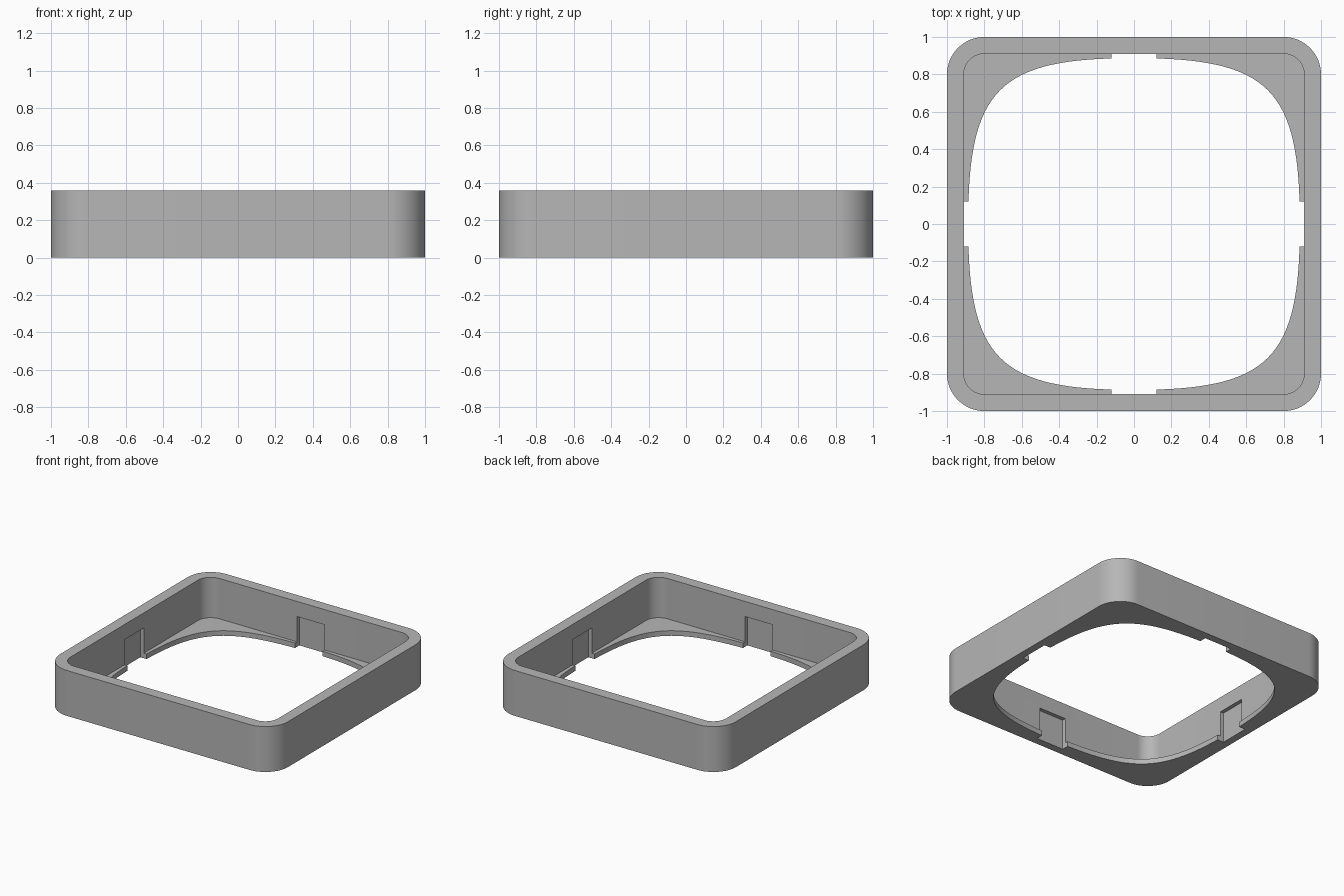
import bpy
import bmesh
from math import sin, cos, pi, radians

HEIGHT = 0.36
LIP = 0.04          # thickness of the bottom lip
NOTCH_TOP = 0.24
NOTCH_HALF = 0.12
NOTCH_REACH = 0.94

cube = bpy.data.objects.get("Cube")
if cube:
    bpy.data.objects.remove(cube, do_unlink=True)

grey = bpy.data.materials.new("plain grey")
grey.use_nodes = True
colour = (0.47, 0.47, 0.47, 1)
grey.diffuse_color = colour
grey.node_tree.nodes["Principled BSDF"].inputs["Base Color"].default_value = colour


def four_fold(quarter):
    """Turn one corner's points about the centre to close the outline."""
    points = []
    for _ in range(4):
        points += quarter
        quarter = [(-y, x) for x, y in quarter]
    return points


def rounded_square(half, radius, steps=16):
    c = half - radius
    angles = [pi / 2 * i / steps for i in range(steps + 1)]
    return four_fold([(c + radius * cos(a), c + radius * sin(a)) for a in angles])


def soft_square(half, handle, steps=32):
    """Bulging opening: one cubic curve per quarter."""
    quarter = []
    for i in range(steps):
        t = i / steps
        s = 1 - t
        a, b, c, d = s ** 3, 3 * s * s * t, 3 * s * t * t, t ** 3
        quarter.append((half * (a + b) + handle * c, handle * b + half * (c + d)))
    return four_fold(quarter)


def prism(name, outline, low, high):
    bm = bmesh.new()
    base = bm.faces.new([bm.verts.new((x, y, low)) for x, y in outline])
    top = bmesh.ops.extrude_face_region(bm, geom=[base])["geom"]
    bmesh.ops.translate(bm, vec=(0, 0, high - low),
                        verts=[v for v in top if isinstance(v, bmesh.types.BMVert)])
    bmesh.ops.recalc_face_normals(bm, faces=bm.faces)
    mesh = bpy.data.meshes.new(name)
    bm.to_mesh(mesh)
    bm.free()
    mesh.materials.append(grey)
    obj = bpy.data.objects.new(name, mesh)
    bpy.context.collection.objects.link(obj)
    return obj


def box_outline(x, y):
    return [(x, y), (-x, y), (-x, -y), (x, -y)]


# Solid block, then the hollow, the lip opening and the wall notches
frame = prism("square_frame", rounded_square(1, 0.2), 0, HEIGHT)
cutters = [
    prism("hollow_cutter", rounded_square(0.91, 0.11), LIP, HEIGHT + 0.1),
    prism("opening_cutter", soft_square(0.887, 0.725), -0.1, HEIGHT),
    prism("side_notch_cutter", box_outline(NOTCH_REACH, NOTCH_HALF), -0.1, NOTCH_TOP),
    prism("end_notch_cutter", box_outline(NOTCH_HALF, NOTCH_REACH), -0.1, NOTCH_TOP),
]

bpy.ops.object.select_all(action="DESELECT")
bpy.context.view_layer.objects.active = frame
frame.select_set(True)
for cutter in cutters:
    cutter.hide_render = True
    cut = frame.modifiers.new(cutter.name, "BOOLEAN")
    cut.operation = "DIFFERENCE"
    cut.solver = "EXACT"
    cut.object = cutter
    bpy.ops.object.modifier_apply(modifier=cut.name)
    bpy.data.objects.remove(cutter, do_unlink=True)

bpy.ops.object.shade_smooth_by_angle(angle=radians(30))
